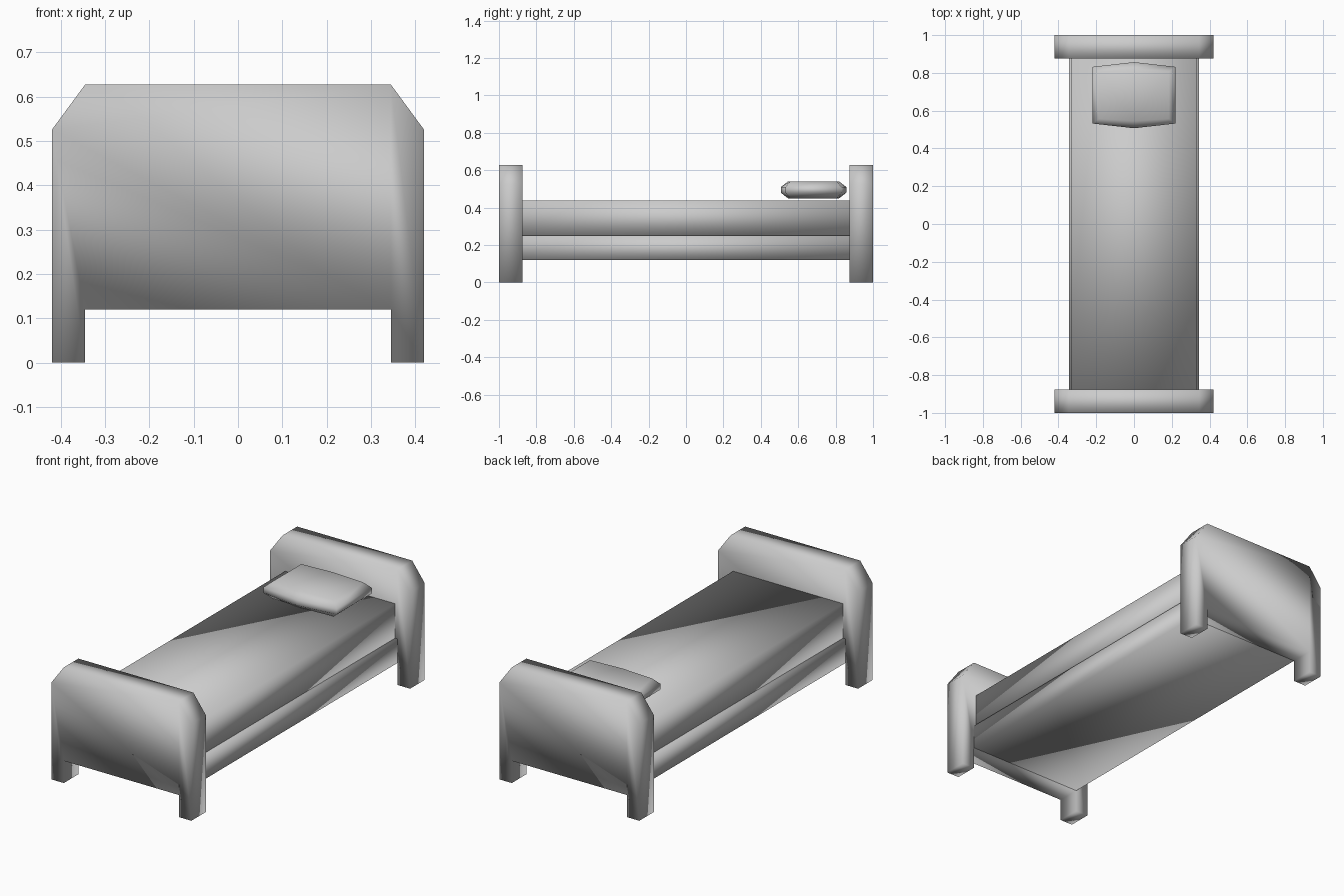
import bpy, bmesh

if "Cube" in bpy.data.objects:
    bpy.data.objects.remove(bpy.data.objects["Cube"])


def finish(bm, name):
    bmesh.ops.recalc_face_normals(bm, faces=bm.faces)
    mesh = bpy.data.meshes.new(name)
    bm.to_mesh(mesh)
    bm.free()
    mesh.shade_smooth()
    obj = bpy.data.objects.new(name, mesh)
    bpy.context.collection.objects.link(obj)
    return obj


def loft(name, rings):
    """Skin a stack of matching rings and cap both ends."""
    bm = bmesh.new()
    loops = [[bm.verts.new(p) for p in ring] for ring in rings]
    n = len(loops[0])
    for a, b in zip(loops, loops[1:]):
        for i in range(n):
            j = (i + 1) % n
            bm.faces.new((a[i], a[j], b[j], b[i]))
    bm.faces.new(loops[0])
    bm.faces.new(loops[-1])
    return finish(bm, name)


def extrude_y(name, half, y0, y1):
    """Mirror a half profile (x, z) across x = 0 and extrude it along y."""
    profile = half + [(-x, z) for x, z in reversed(half)]
    return loft(name, [[(x, y, z) for x, z in profile] for y in (y0, y1)])


# Footboard and headboard with chamfered shoulders and short legs
board = [(0.345, 0.12), (0.345, 0), (0.42, 0), (0.42, 0.525), (0.345, 0.627)]
extrude_y("footboard", board, -1, -0.875)
extrude_y("headboard", board, 0.875, 1)

# Bed frame with the slightly narrower mattress on top
extrude_y("bed_frame", [(0.345, 0.12), (0.345, 0.25)], -0.875, 0.875)
extrude_y("mattress", [(0.33, 0.25), (0.33, 0.437)], -0.875, 0.875)


# Pillow: six-sided outline, pulled in at the top and bottom
def pillow_ring(hx, hy, bulge, z, cy=0.682):
    pts = [(hx, -hy), (hx, hy), (0, hy + bulge),
           (-hx, hy), (-hx, -hy), (0, -hy - bulge)]
    return [(x, cy + y, z) for x, y in pts]


loft("pillow", [
    pillow_ring(0.185, 0.125, 0.012, 0.45),
    pillow_ring(0.22, 0.15, 0.025, 0.48),
    pillow_ring(0.22, 0.15, 0.025, 0.51),
    pillow_ring(0.185, 0.125, 0.012, 0.54),
])
